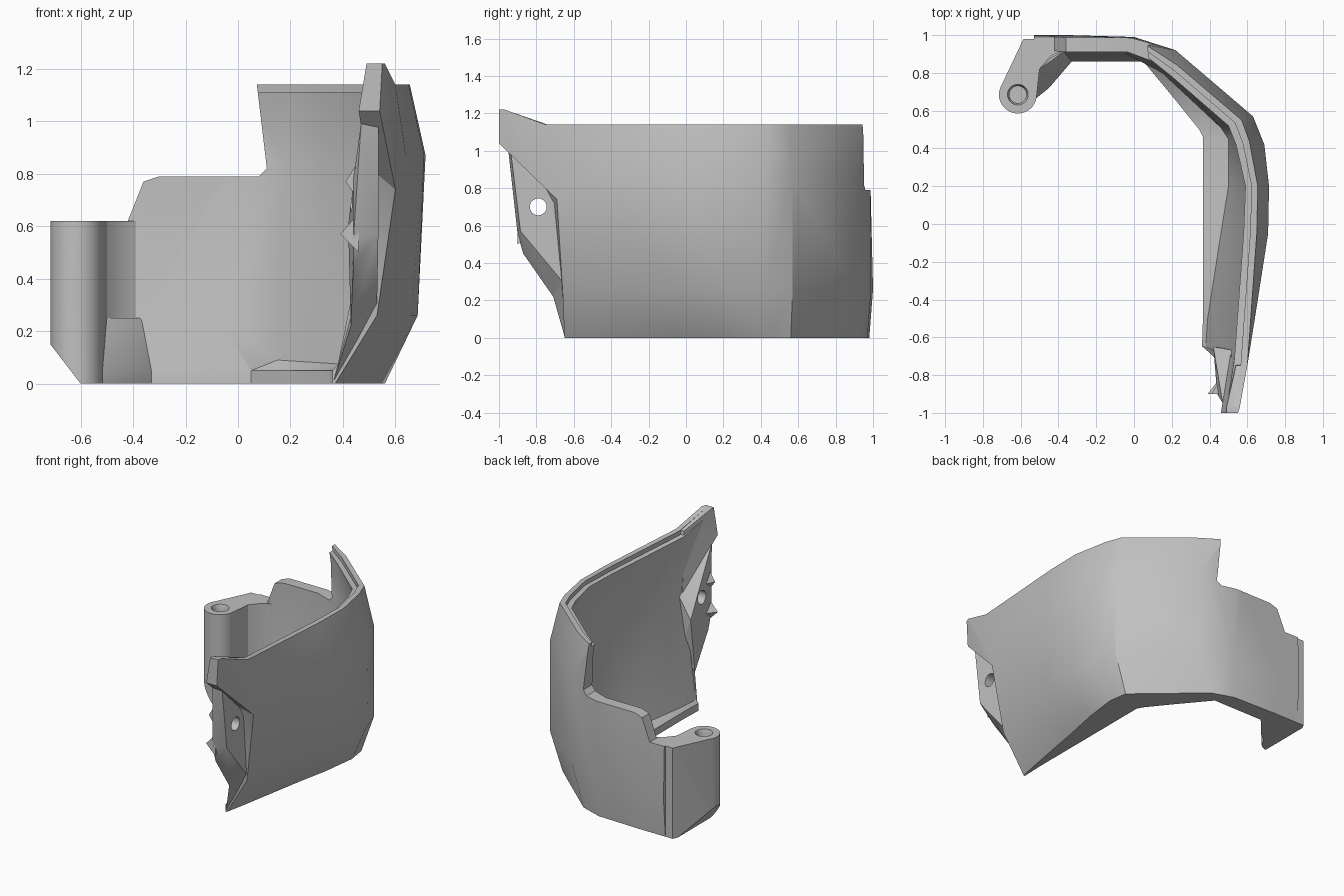
import bpy, bmesh, math
from mathutils import Matrix, Vector

if "Cube" in bpy.data.objects:
    bpy.data.objects.remove(bpy.data.objects["Cube"])

grey = bpy.data.materials.new("plain_grey")
grey.use_nodes = True
grey.diffuse_color = (0.53, 0.53, 0.53, 1)
grey.node_tree.nodes["Principled BSDF"].inputs["Base Color"].default_value = (0.53, 0.53, 0.53, 1)


def finish(name, bm):
    """Make normals face outwards and turn the bmesh into an object."""
    bm.normal_update()
    bmesh.ops.recalc_face_normals(bm, faces=bm.faces)
    if bm.calc_volume(signed=True) < 0:
        bmesh.ops.reverse_faces(bm, faces=bm.faces)
    mesh = bpy.data.meshes.new(name)
    bm.to_mesh(mesh)
    bm.free()
    mesh.materials.append(grey)
    obj = bpy.data.objects.new(name, mesh)
    bpy.context.collection.objects.link(obj)
    return obj


def loft(name, rings):
    """Skin closed cross sections and cap both ends."""
    bm = bmesh.new()
    rows = [[bm.verts.new(p) for p in ring] for ring in rings]
    n = len(rows[0])
    for a, b in zip(rows, rows[1:]):
        for i in range(n):
            j = (i + 1) % n
            bm.faces.new((a[i], a[j], b[j], b[i]))
    bm.faces.new(rows[0])
    bm.faces.new(rows[-1])
    bm.normal_update()
    bmesh.ops.triangulate(bm, faces=bm.faces)
    return finish(name, bm)


def prism(name, outline, axis, low, high):
    """Extrude a 2D outline along one axis."""
    def place(p, d):
        q = list(p)
        q.insert("xyz".index(axis), d)
        return q
    return loft(name, [[place(p, d) for p in outline] for d in (low, high)])


def hull(name, points):
    bm = bmesh.new()
    for p in points:
        bm.verts.new(p)
    bmesh.ops.convex_hull(bm, input=bm.verts)
    return finish(name, bm)


def cone(name, centre, r1, r2, depth, axis, sides=32):
    bm = bmesh.new()
    turn = Vector((0, 0, 1)).rotation_difference(Vector(axis)).to_matrix().to_4x4()
    bmesh.ops.create_cone(bm, cap_ends=True, segments=sides, radius1=r1, radius2=r2,
                          depth=depth, matrix=Matrix.Translation(centre) @ turn)
    return finish(name, bm)


def select(obj):
    bpy.ops.object.select_all(action='DESELECT')
    obj.select_set(True)
    bpy.context.view_layer.objects.active = obj


def cut(obj, tool):
    select(obj)
    mod = obj.modifiers.new("cut", 'BOOLEAN')
    mod.operation, mod.object, mod.solver = 'DIFFERENCE', tool, 'EXACT'
    bpy.ops.object.modifier_apply(modifier=mod.name)
    bpy.data.objects.remove(tool)


# Plan lines of the curved shell, from the front edge round to the back arm
outer_base = [(.37, -.65), (.40, -.5), (.48, -.05), (.53, .2), (.56, .43),
              (.54, .56), (.13, .92), (-.02, .97), (-.35, .98), (-.53, .98)]
outer_low = [(.53, -.66), (.56, -.5), (.66, -.05), (.685, .2), (.68, .42),
             (.63, .57), (.22, .91), (0, .99), (-.35, 1), (-.53, 1)]
outer_wide = [(.6, -.69), (.64, -.5), (.71, -.05), (.715, .2), (.69, .42),
              (.63, .57), (.22, .92), (-.02, .985), (-.35, .985), (-.53, .985)]
outer_rim = [(.56, -.97), (.6, -.75), (.65, -.05), (.655, .2), (.61, .44),
             (.57, .55), (.23, .84), (.06, .95), (-.35, .95), (-.53, .95)]
inner_rim = [(.49, -.97), (.53, -.73), (.58, -.05), (.59, .2), (.54, .42),
             (.5, .52), (.2, .78), (.05, .9), (-.36, .9), (-.53, .91)]
inner_wide = [(.51, -.71), (.55, -.5), (.63, -.05), (.645, .2), (.62, .4),
              (.57, .52), (.18, .83), (-.03, .91), (-.37, .91), (-.53, .93)]
inner_low = [(.38, -.65), (.39, -.5), (.46, -.05), (.5, .2), (.5, .45),
             (.46, .51), (.15, .8), (-.06, .91), (-.37, .91), (-.53, .93)]
inner_base = [(.36, -.65), (.365, -.5), (.365, -.05), (.365, .2), (.365, .46),
              (.345, .5), (.2, .68), (.05, .86), (-.33, .86), (-.53, .9)]
# The inner ledge is flat along the side and ramps up along the back
ledge = [.07] * 6 + [.09, .23, .25, .25]

sections = []
for i in range(len(outer_base)):
    top, wide = (1.22, .74) if i == 0 else (1.14, .87)
    mid = [(a + b) / 2 for a, b in zip(outer_rim[i], inner_rim[i])]
    levels = [(outer_base[i], 0), (outer_low[i], .26), (outer_wide[i], wide),
              (outer_rim[i], top), (mid, top), (mid, top - .03),
              (inner_rim[i], top - .03), (inner_wide[i], wide - .03), (inner_low[i], ledge[i]),
              (inner_base[i], .05), (inner_base[i], 0)]
    sections.append([(x, y, z) for (x, y), z in levels])
shell = loft("curved_shell", sections)

# Step the back edge down towards the arm
step = [(-.8, .62), (-.42, .62), (-.36, .77), (-.3, .79), (.08, .79),
        (.11, .82), (.041, 1.4), (-.8, 1.4)]
cut(shell, prism("back_step", step, "y", .5, 1.3))

# Raised horn at the front top corner
horn_edge = [(.51, .6, -.69, .74), (.49, .555, -.95, 1.02), (.46, .54, -1, 1.04),
             (.49, .55, -1, 1.22), (.49, .56, -.97, 1.22), (.54, .6, -.75, 1.14)]
horn = hull("front_horn", [(x, y, z) for a, b, y, z in horn_edge for x in (a, b)])

# Arm and round post at the back left
post_x, post_y, post_r = -.615, .685, .1
arc = [(post_x + post_r * math.cos(math.radians(a)), post_y + post_r * math.sin(math.radians(a)))
       for a in range(160, 351, 10)]
arm_plan = [(-.37, .97), (-.53, .98), (-.585, .98)] + arc + [(-.5, .82), (-.44, .89), (-.37, .92)]
arm = prism("post_arm", arm_plan, "z", 0, .62)
cut(arm, prism("corner_trim", [(-.8, .26), (-.6, 0), (-.6, -.2), (-.8, -.2)], "y", 0, 2))
up = (0, 0, 1)
cut(arm, cone("post_bore", (post_x, post_y, .5), .045, .045, .4, up))
cut(arm, cone("post_seat", (post_x, post_y, .62), .045, .065, .06, up))

# Sloped foot joining the arm to the ledge
lip = [(-.525, .66), (-.45, .72), (-.33, .86), (-.33, .96), (-.55, .96)]
foot = hull("arm_foot", [(x, y, z) for x, y in lip for z in (0, .05)]
            + [(-.36, .92, .25), (-.44, .88, .25), (-.5, .82, .25)])

# Recessed screw tab at the front, on a wedge that thins out towards the base
tab = hull("screw_tab", [
    (.43, -.71, .22), (.44, -.87, .45), (.44, -.9, .55), (.44, -.9, .78), (.47, -.95, 1.0),
    (.42, -.65, .6), (.535, -.94, 1.02), (.535, -.9, .8), (.535, -.885, .57),
    (.53, -.66, .3), (.535, -.67, .75)])
cut(tab, cone("screw_hole", (.46, -.79, .7), .045, .045, .6, (1, 0, 0)))
wedge = hull("tab_wedge", [(.365, -.65, .01), (.38, -.64, .05), (.43, -.71, .22),
                           (.53, -.66, .3), (.45, -.64, .35)])

# Two pointed pegs on the inside of the tab
pegs = [hull("tab_peg", [(x, -.9, z), (.46, -.9, z - .07), (.46, -.9, z + .08), (.46, -.81, z)])
        for x, z in ((.39, .57), (.41, .77))]

for part in [shell, horn, arm, foot, tab, wedge] + pegs:
    select(part)
    bpy.ops.object.shade_smooth_by_angle(angle=math.radians(30))
